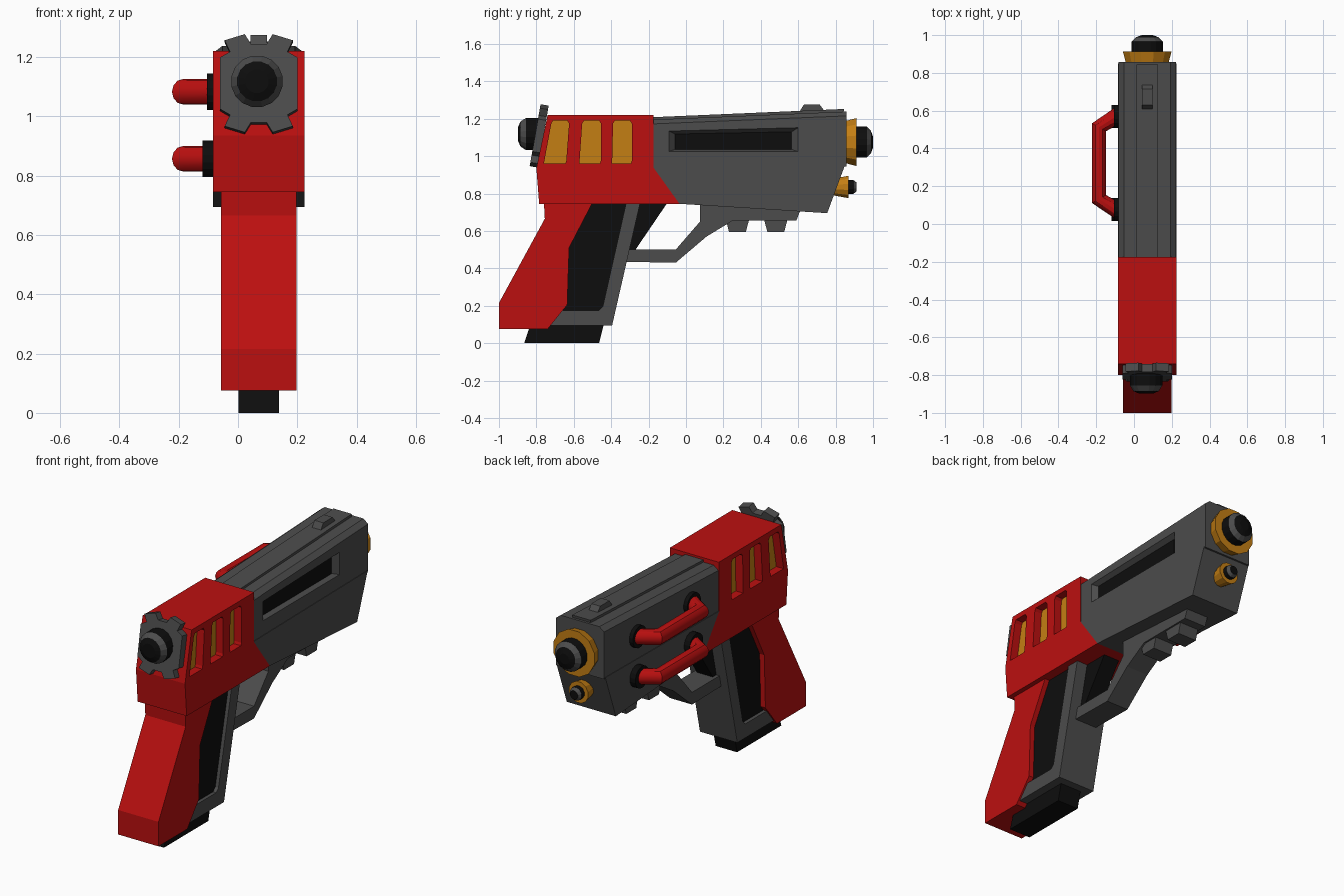
import bpy, bmesh, math
from mathutils import Vector, Matrix

if "Cube" in bpy.data.objects:
    bpy.data.objects.remove(bpy.data.objects["Cube"])

CX = 0.07  # mid-plane of the body


def material(name, rgb):
    m = bpy.data.materials.new(name)
    m.diffuse_color = (*rgb, 1)
    m.use_nodes = True
    m.node_tree.nodes["Principled BSDF"].inputs["Base Color"].default_value = m.diffuse_color
    return m


RED = material("red", (0.50, 0.005, 0.005))
GREY = material("grey", (0.072, 0.072, 0.072))
BLACK = material("black", (0.004, 0.004, 0.004))
AMBER = material("amber", (0.55, 0.21, 0.007))


def finish(name, bm, mats):
    bmesh.ops.recalc_face_normals(bm, faces=bm.faces[:])
    me = bpy.data.meshes.new(name)
    bm.to_mesh(me)
    bm.free()
    for m in mats:
        me.materials.append(m)
    ob = bpy.data.objects.new(name, me)
    bpy.context.collection.objects.link(ob)
    return ob


def loft(name, a, b, mat):
    """Closed solid between two matching loops of points."""
    bm = bmesh.new()
    va = [bm.verts.new(p) for p in a]
    vb = [bm.verts.new(p) for p in b]
    n = len(a)
    bm.faces.new(va)
    bm.faces.new(vb[::-1])
    for i in range(n):
        j = (i + 1) % n
        bm.faces.new((va[i], vb[i], vb[j], va[j]))
    return finish(name, bm, [mat])


def slab(name, profile, x0, x1, mat):
    """Side profile (y, z) extruded from x0 to x1."""
    return loft(name, [(x0, y, z) for y, z in profile],
                [(x1, y, z) for y, z in profile], mat)


def part(name, profile, half, mat):
    return slab(name, profile, CX - half, CX + half, mat)


def lathe(name, rings, z, sides, mats, x=CX, axis='Y', y=0):
    """Rings of (distance along axis, radius, material of the band before it)."""
    bm = bmesh.new()
    prev = None
    for i, (d, r, m) in enumerate(rings):
        cur = []
        for k in range(sides):
            t = 2 * math.pi * (k + 0.5) / sides
            u, w = r * math.cos(t), r * math.sin(t)
            cur.append(bm.verts.new((x + u, d, z + w) if axis == 'Y' else (d, y + u, z + w)))
        if prev:
            for k in range(sides):
                j = (k + 1) % sides
                bm.faces.new((prev[k], cur[k], cur[j], prev[j])).material_index = m
        if i in (0, len(rings) - 1):
            bm.faces.new(cur).material_index = 0
        prev = cur
    return finish(name, bm, mats)


def cut(target, cutter):
    mod = target.modifiers.new("cut", 'BOOLEAN')
    mod.operation = 'DIFFERENCE'
    mod.solver = 'EXACT'
    mod.object = cutter
    bpy.context.view_layer.update()
    dg = bpy.context.evaluated_depsgraph_get()
    me = bpy.data.meshes.new_from_object(target.evaluated_get(dg))
    target.modifiers.clear()
    target.data = me
    bpy.data.objects.remove(cutter)


# Rear shell with three slanted vents on each side
shell = part("rear_shell", [(-0.74, 1.22), (-0.175, 1.22), (-0.175, 0.94), (-0.035, 0.745),
                            (-0.785, 0.745), (-0.80, 0.935)], 0.155, RED)
vents = [(-0.76, -0.645, -0.625, -0.71), (-0.57, -0.46, -0.455, -0.545),
         (-0.395, -0.295, -0.29, -0.38)]
for side in (-1, 1):
    for a, b, c, d in vents:
        prof = [(a, 0.96), (b, 0.96), (b + 0.005, 0.975), (c, 1.175), (c - 0.01, 1.19),
                (d, 1.19), (d - 0.01, 1.175)]
        floor = CX + side * 0.105
        cut(shell, slab("vent_cutter", prof, floor, CX + side * 0.3, RED))
        slab("vent_panel", prof, floor - side * 0.002, floor + side * 0.004, AMBER)


# Upper slide: chamfered section tapering from front to rear
def section(y, low, edge, top):
    half = [(0.152, low), (0.152, edge), (0.1225, top)]
    pts = half + [(-x, z) for x, z in reversed(half)]
    return [(CX + x, y, z) for x, z in pts]


slide = loft("slide", section(-0.18, 0.93, 1.172, 1.195), section(0.858, 0.945, 1.215, 1.238), GREY)

# Bevelled window on the right side of the slide
outer = [(-0.09, 1.024), (0.60, 1.024), (0.60, 1.152), (-0.09, 1.134)]
inner = [(-0.06, 1.036), (0.565, 1.036), (0.565, 1.13), (-0.06, 1.118)]
surface = CX + 0.152


def grown(k):
    return [(yi + (yo - yi) * k, zi + (zo - zi) * k)
            for (yo, zo), (yi, zi) in zip(outer, inner)]


cut(slide, loft("window_cutter", [(surface - 0.03, y, z) for y, z in inner],
                [(surface + 0.03, y, z) for y, z in grown(2)], GREY))
slab("window_panel", inner, surface - 0.032, surface - 0.025, BLACK)

# Lower frame, top rail and front sight
part("lower_frame", [(-0.18, 0.94), (0.85, 0.952), (0.755, 0.695), (-0.035, 0.745)], 0.155, GREY)
part("top_rail", [(-0.18, 1.18), (0.84, 1.22), (0.845, 1.252), (-0.18, 1.208)], 0.058, GREY)
part("front_sight", [(0.605, 1.235), (0.63, 1.275), (0.715, 1.275), (0.745, 1.235)], 0.028, GREY)

# Grip
part("grip_back", [(-0.76, 0.76), (-0.755, 0.665), (-1.0, 0.215), (-1.0, 0.075), (-0.74, 0.075),
                   (-0.635, 0.205), (-0.625, 0.51), (-0.495, 0.76)], 0.1275, RED)
part("grip_frame", [(-0.32, 0.75), (-0.245, 0.75), (-0.395, 0.095), (-0.76, 0.095),
                    (-0.70, 0.175), (-0.465, 0.175), (-0.445, 0.195)], 0.118, GREY)
part("grip_panel", [(-0.52, 0.75), (-0.29, 0.75), (-0.42, 0.15), (-0.72, 0.15), (-0.66, 0.51)],
     0.098, BLACK)
part("magazine", [(-0.865, 0), (-0.465, 0), (-0.435, 0.12), (-0.825, 0.12)], 0.0675, BLACK)

# Trigger, guard and the blocks under the barrel
part("trigger", [(-0.26, 0.75), (-0.10, 0.75), (-0.27, 0.50), (-0.32, 0.50)], 0.05, BLACK)
part("trigger_guard", [(-0.325, 0.50), (-0.055, 0.50), (0.075, 0.65), (0.075, 0.75), (0.615, 0.72),
                       (0.59, 0.655), (0.25, 0.655), (0.11, 0.57), (-0.055, 0.43),
                       (-0.33, 0.435)], 0.07, GREY)
for y in (0.275, 0.48):
    part("under_block", [(y - 0.065, 0.67), (y - 0.045, 0.595), (y + 0.045, 0.595),
                         (y + 0.065, 0.67)], 0.06, GREY)

# Muzzles: amber collar and dark bevelled tip
lathe("muzzle_collar", [(0.84, 0.113, 0), (0.912, 0.133, 0)], 1.075, 12, [AMBER])
lathe("muzzle_tip", [(0.90, 0.085, 0), (0.965, 0.085, 0), (0.988, 0.062, 1), (1.0, 0.03, 0)],
      1.075, 16, [BLACK, GREY])
lathe("small_collar", [(0.79, 0.047, 0), (0.87, 0.062, 0)], 0.835, 12, [AMBER])
lathe("small_tip", [(0.86, 0.038, 0), (0.895, 0.038, 0), (0.912, 0.025, 1)],
      0.835, 12, [BLACK, GREY])

# Notched rear disc, leaning with the back of the shell
quarter = [(0.027, 0.135), (0.047, 0.168), (0.115, 0.147), (0.097, 0.108), (0.131, 0.088)]
right = quarter + [(x, -z) for x, z in reversed(quarter)]
ring = right + [(-x, z) for x, z in reversed(right)]
lean = Matrix.Translation((CX, -0.785, 1.108)) @ Matrix.Rotation(math.radians(-10), 4, 'X')
loft("rear_disc", [lean @ Vector((x, -0.022, z)) for x, z in ring],
     [lean @ Vector((x, 0.022, z)) for x, z in ring], GREY)
lathe("rear_knob", [(-0.77, 0.088, 0), (-0.855, 0.088, 0), (-0.885, 0.068, 1), (-0.897, 0.04, 0)],
      1.118, 16, [BLACK, GREY], x=0.064)

# Two side pipes with round sockets on the left
for z in (1.083, 0.857):
    cu = bpy.data.curves.new("side_pipe", 'CURVE')
    cu.dimensions = '3D'
    cu.bevel_depth = 0.043
    cu.bevel_resolution = 4
    path = [(-0.07, 0.585), (-0.185, 0.512), (-0.185, 0.132), (-0.07, 0.06)]
    sp = cu.splines.new('POLY')
    sp.points.add(len(path) - 1)
    for p, (x, y) in zip(sp.points, path):
        p.co = (x, y, z, 1)
    cu.materials.append(RED)
    pipe = bpy.data.objects.new("side_pipe", cu)
    bpy.context.collection.objects.link(pipe)
    bpy.ops.object.select_all(action='DESELECT')
    pipe.select_set(True)
    bpy.context.view_layer.objects.active = pipe
    bpy.ops.object.convert(target='MESH')
    bpy.ops.object.shade_smooth_by_angle(angle=math.radians(30))
    for y in (0.568, 0.077):
        lathe("pipe_socket", [(-0.06, 0.062, 0), (-0.105 if z > 1 else -0.12, 0.062, 0)],
              z, 16, [BLACK], axis='X', y=y)
